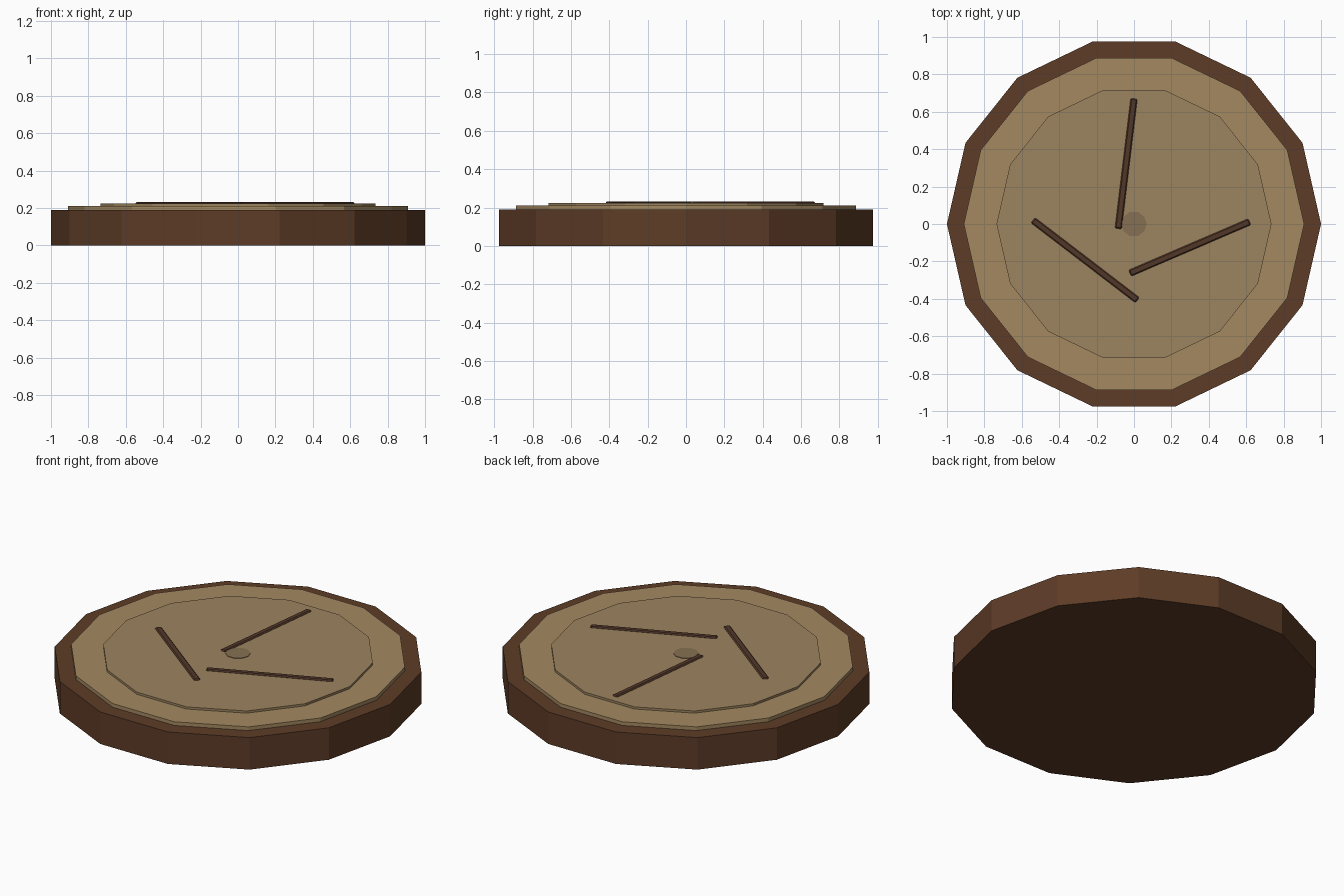
import bpy, bmesh
from math import atan2, hypot

if "Cube" in bpy.data.objects:
    bpy.data.objects.remove(bpy.data.objects["Cube"])


def material(name, rgb):
    m = bpy.data.materials.new(name)
    m.diffuse_color = (*rgb, 1)
    m.use_nodes = True
    m.node_tree.nodes["Principled BSDF"].inputs["Base Color"].default_value = m.diffuse_color
    return m


bark = material("bark_brown", (0.11, 0.045, 0.02))
sapwood = material("sapwood_tan", (0.37, 0.25, 0.12))
heartwood = material("heartwood_tan", (0.335, 0.23, 0.115))
pith_mat = material("pith_brown", (0.24, 0.165, 0.085))
crack_mat = material("crack_brown", (0.085, 0.038, 0.022))


def add_object(name, bm, mat):
    mesh = bpy.data.meshes.new(name)
    bm.to_mesh(mesh)
    bm.free()
    mesh.materials.append(mat)
    ob = bpy.data.objects.new(name, mesh)
    bpy.context.collection.objects.link(ob)
    return ob


def disc(name, sides, radius, z0, z1, mat):
    # Low-poly prism with a vertex on the +x axis
    bpy.ops.mesh.primitive_cylinder_add(vertices=sides, radius=radius, depth=z1 - z0,
                                        location=(0, 0, (z0 + z1) / 2))
    ob = bpy.context.object
    ob.name = name
    # the default cylinder starts at +y: quarter turn puts a vertex on +x
    ob.rotation_euler.z = -1.5707963
    ob.data.materials.append(mat)
    return ob


# Log slice: bark body with stepped growth rings
disc("bark_body", 14, 1.0, 0.0, 0.19, bark)
disc("sapwood_disc", 14, 0.91, 0.17, 0.212, sapwood)
disc("heartwood_disc", 14, 0.735, 0.19, 0.225, heartwood)
disc("pith", 10, 0.068, 0.205, 0.228, pith_mat)


def crack(name, a, b, width=0.036, z0=0.212, z1=0.232):
    bm = bmesh.new()
    bmesh.ops.create_cube(bm, size=1)
    length = hypot(b[0] - a[0], b[1] - a[1])
    bmesh.ops.scale(bm, vec=(length, width, z1 - z0), verts=bm.verts)
    bmesh.ops.bevel(bm, geom=bm.edges[:], offset=0.006, segments=1, affect='EDGES')
    ob = add_object(name, bm, crack_mat)
    ob.location = ((a[0] + b[0]) / 2, (a[1] + b[1]) / 2, (z0 + z1) / 2)
    ob.rotation_euler.z = atan2(b[1] - a[1], b[0] - a[0])


# Thin dark cracks lying on the heartwood
crack("crack_back", (-0.084, -0.025), (0.0, 0.67))
crack("crack_right", (-0.022, -0.263), (0.618, 0.012))
crack("crack_left", (-0.54, 0.02), (0.018, -0.407))
